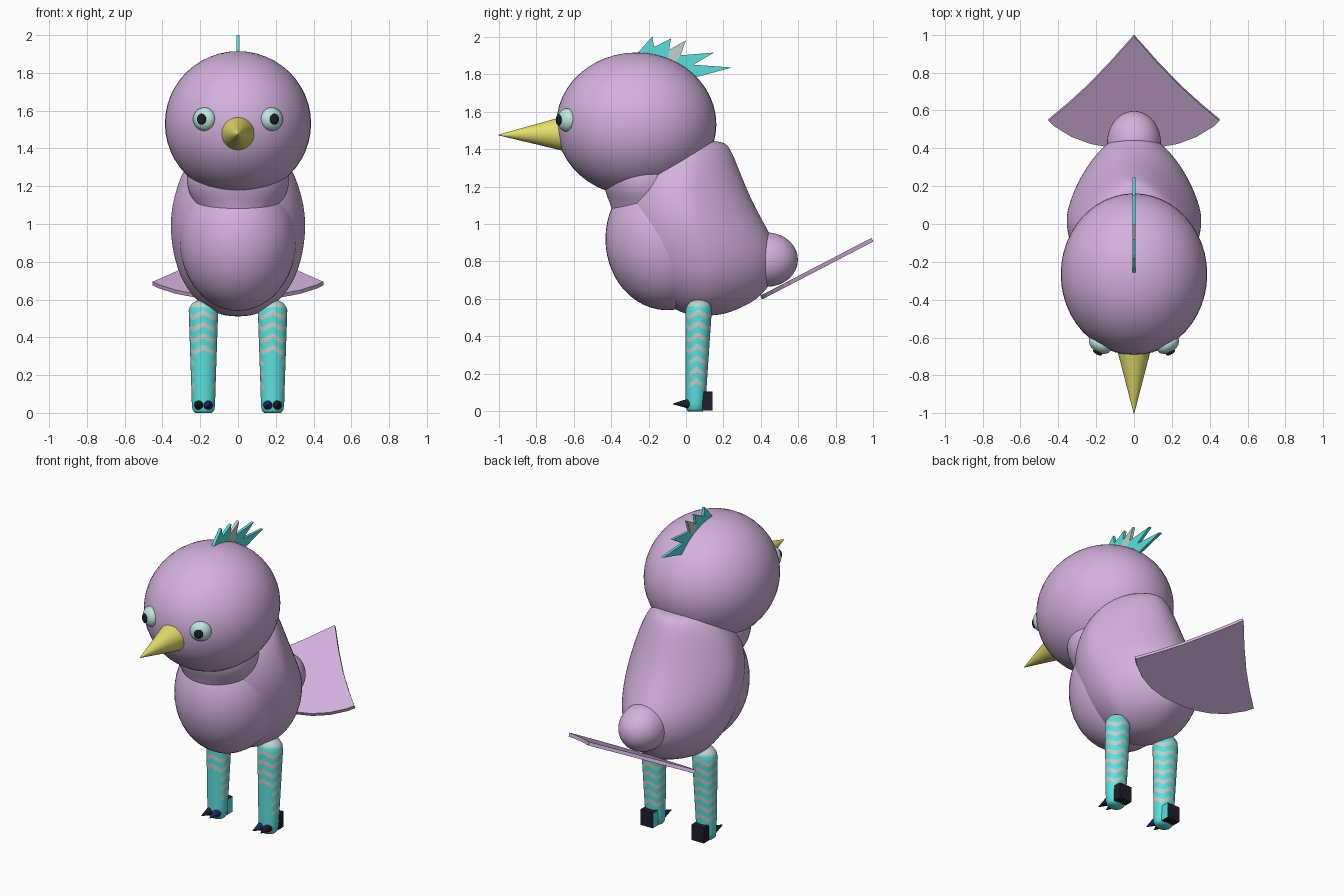
import bpy, bmesh, math
from mathutils import Vector

cube = bpy.data.objects.get("Cube")
if cube:
    bpy.data.objects.remove(cube)


def material(name, r, g, b):
    m = bpy.data.materials.new(name)
    m.use_nodes = True
    m.diffuse_color = (r, g, b, 1)
    m.node_tree.nodes["Principled BSDF"].inputs["Base Color"].default_value = (r, g, b, 1)
    return m


PINK = material("lilac", 0.66, 0.44, 0.73)
TEAL = material("turquoise", 0.11, 0.74, 0.73)
STRIPE = material("pale_grey", 0.51, 0.65, 0.62)
EYE = material("pale_aqua", 0.53, 0.79, 0.75)
YELLOW = material("yellow", 0.78, 0.73, 0.15)
BLACK = material("near_black", 0.012, 0.013, 0.025)
NAVY = material("navy", 0.01, 0.026, 0.15)


def finish(obj, name, mats, smooth=True, angle=40):
    obj.name = name
    for m in mats:
        obj.data.materials.append(m)
    bpy.ops.object.select_all(action="DESELECT")
    obj.select_set(True)
    bpy.context.view_layer.objects.active = obj
    if smooth:
        bpy.ops.object.shade_smooth_by_angle(angle=math.radians(angle))
    return obj


def from_bmesh(bm):
    bmesh.ops.recalc_face_normals(bm, faces=bm.faces)
    mesh = bpy.data.meshes.new("part")
    bm.to_mesh(mesh)
    bm.free()
    obj = bpy.data.objects.new("part", mesh)
    bpy.context.collection.objects.link(obj)
    return obj


def ball(name, loc, radii, mat, turn=0):
    bpy.ops.mesh.primitive_uv_sphere_add(segments=48, ring_count=24, location=loc, rotation=(0, 0, turn))
    obj = bpy.context.object
    obj.scale = radii
    return finish(obj, name, [mat])


def spike(name, base, tip, radius, mat, sides=32):
    a, b = Vector(base), Vector(tip)
    bpy.ops.mesh.primitive_cone_add(vertices=sides, radius1=radius, radius2=0.002,
                                    depth=(b - a).length, location=(a + b) / 2)
    obj = bpy.context.object
    obj.rotation_euler = (b - a).to_track_quat("Z", "Y").to_euler()
    return finish(obj, name, [mat], angle=60)


def loft(rings, rule=None):
    """Bridge closed rings of points and cap both ends."""
    bm = bmesh.new()
    loops = [[bm.verts.new(p) for p in ring] for ring in rings]
    n = len(loops[0])
    for row, (lo, hi) in enumerate(zip(loops, loops[1:])):
        for i in range(n):
            j = (i + 1) % n
            f = bm.faces.new((lo[i], lo[j], hi[j], hi[i]))
            if rule:
                f.material_index = rule(row, i)
    bm.faces.new(loops[0])
    bm.faces.new(loops[-1])
    return from_bmesh(bm)


def oval_loft(name, sections, taper):
    """Smooth solid from level ovals (height, front y, back y, half width), narrowed at the back."""
    rings = []
    for z, y0, y1, w in sections:
        ring = []
        for i in range(32):
            c, s = math.cos(math.tau * i / 32), math.sin(math.tau * i / 32)
            ring.append((w * c * (1 - taper * max(0, s)), (y0 + y1) / 2 + (y1 - y0) / 2 * s, z))
        rings.append(ring)
    obj = finish(loft(rings), name, [PINK], angle=80)
    sub = obj.modifiers.new("Smooth", "SUBSURF")
    sub.levels = sub.render_levels = 2


def plate(outline, thickness, axis):
    """Thin slab from a flat outline, thickened along the given axis."""
    bm = bmesh.new()
    face = bm.faces.new([bm.verts.new(p) for p in outline])
    out = bmesh.ops.extrude_face_region(bm, geom=[face])
    half = Vector(axis).normalized() * thickness / 2
    top = [g for g in out["geom"] if isinstance(g, bmesh.types.BMVert)]
    for v in bm.verts:
        v.co += half if v in top else -half
    return from_bmesh(bm)


# Body, chest, neck, rump and head
oval_loft("body", [(0.51, 0.03, 0.17, 0.06), (0.54, -0.06, 0.27, 0.15), (0.6, -0.14, 0.39, 0.23),
                   (0.7, -0.24, 0.47, 0.30), (0.8, -0.3, 0.495, 0.335), (0.9, -0.34, 0.475, 0.355),
                   (1.0, -0.35, 0.42, 0.362), (1.1, -0.35, 0.365, 0.352), (1.2, -0.33, 0.32, 0.325),
                   (1.3, -0.28, 0.28, 0.285), (1.4, -0.15, 0.24, 0.21), (1.445, 0.05, 0.2, 0.1)], 0.25)
oval_loft("neck", [(0.98, -0.36, 0.0, 0.17), (1.06, -0.392, 0.0, 0.205), (1.12, -0.41, 0.0, 0.235),
                   (1.17, -0.432, 0.0, 0.265), (1.26, -0.45, 0.0, 0.28), (1.36, -0.4, 0.0, 0.25)], 0)
ball("chest", (0, -0.1, 0.92), (0.31, 0.33, 0.38), PINK)
ball("rump", (0, 0.43, 0.81), (0.142, 0.167, 0.145), PINK)
ball("head", (0, -0.265, 1.532), (0.387, 0.427, 0.383), PINK)

# Beak
spike("beak", (0, -0.63, 1.482), (0, -1, 1.475), 0.098, YELLOW)

# Flattened eyes with pupils, turned outward
for side, label in ((1, "left"), (-1, "right")):
    ball(label + "_eye", (side * 0.178, -0.635, 1.555), (0.064, 0.046, 0.062), EYE, side * 0.55)
    ball(label + "_pupil", (side * 0.193, -0.679, 1.555), (0.027, 0.011, 0.029), BLACK, side * 0.5)

# Crest: feathers fanned out of the crown
valleys = [(-0.27, 1.9), (-0.17, 1.945), (-0.09, 1.93), (-0.03, 1.9), (0.04, 1.85), (0.06, 1.785)]
tips = [(-0.18, 2.0), (-0.08, 1.99), (0.0, 1.98), (0.15, 1.915), (0.245, 1.835)]
for k, tip in enumerate(tips):
    outline = [(-0.12, 1.75), valleys[k], tip, valleys[k + 1]]
    feather = plate([(0, y, z) for y, z in outline], 0.018, (1, 0, 0))
    finish(feather, f"crest_feather_{k + 1}", [STRIPE if k == 2 else TEAL], smooth=False)

# Tail fan: half outline mirrored, laid on a rising plane
half = [(0.12, 0.86), (0.24, 0.735), (0.35, 0.635), (0.452, 0.55), (0.42, 0.52),
        (0.33, 0.465), (0.23, 0.428), (0.12, 0.408)]
fan = [(0, 0.995)] + half + [(0, 0.402)] + [(-x, y) for x, y in reversed(half)]
slope = 0.52
tail = plate([(x, y, 0.612 + slope * (y - 0.41)) for x, y in fan], 0.022, (0, -slope, 1))
finish(tail, "tail_fan", [PINK], smooth=False)

# Legs with zigzag bands, heel blocks and claws
SIDES, ROWS, LOW, TOP = 32, 16, 0.04, 0.53
PITCH = 2 * (TOP - LOW) / ROWS


def leg_ring(x, z, shrink, wave):
    t = z / TOP
    rx, ry = (0.06 + 0.018 * t) * shrink, (0.052 + 0.018 * t) * shrink
    cy = 0.05 + 0.018 * t
    ring = []
    for i in range(SIDES):
        a = math.tau * i / SIDES
        zigzag = 0.028 * abs((i % 8) / 4 - 1) - 0.014
        ring.append((x + rx * math.cos(a), cy + ry * math.sin(a), z + wave * zigzag))
    return ring


def band(row, i):
    if row > ROWS + 2:
        return 1
    low_front = row < 11 and 20 <= i < 28
    return 1 if 5 <= row <= ROWS + 1 and row % 2 and not low_front else 0


for side, label in ((1, "left"), (-1, "right")):
    x = side * 0.183
    rings = [leg_ring(x, 0.0, 0.75, 0), leg_ring(x, 0.012, 0.93, 0)]
    for k in range(ROWS + 1):
        z = LOW + PITCH * (k // 2 + 0.56 * (k % 2))
        rings.append(leg_ring(x, z, 1, min(1, k / 3)))
    rings += [leg_ring(x, TOP + dz, s, 0) for dz, s in ((0.03, 0.92), (0.052, 0.72), (0.064, 0.4))]
    finish(loft(rings, band), label + "_leg", [TEAL, STRIPE], angle=60)

    bpy.ops.mesh.primitive_cube_add(size=1, location=(x, 0.115, 0.055))
    heel = bpy.context.object
    heel.scale = (0.09, 0.055, 0.1)
    finish(heel, label + "_heel", [BLACK, TEAL], smooth=False)
    for f in heel.data.polygons:
        if f.normal.x * side < -0.5:
            f.material_index = 1
    heel.modifiers.new("Bevel", "BEVEL").width = 0.01

    for place, dx, mat in (("inner", -0.022, NAVY), ("outer", 0.022, BLACK)):
        cx = x + side * dx
        spike(f"{label}_{place}_claw", (cx, 0.025, 0.042), (cx + side * dx * 0.3, -0.07, 0.04),
              0.03, mat, 12)
